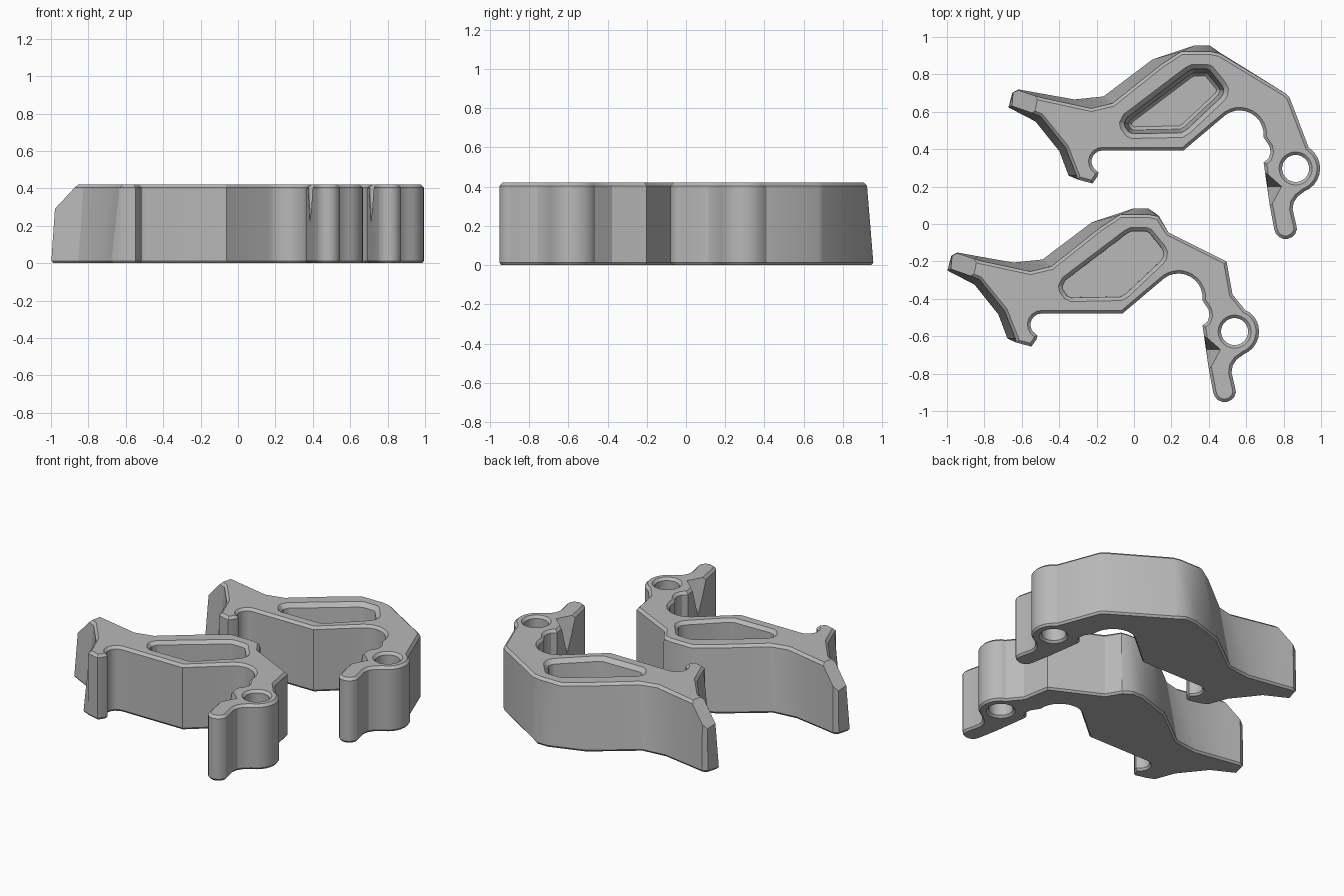
import bpy, bmesh, math
from mathutils import Vector

if "Cube" in bpy.data.objects:
    bpy.data.objects.remove(bpy.data.objects["Cube"])

K = 0.00535
H = 0.42
grey = bpy.data.materials.new("mid_grey")
grey.diffuse_color = (0.48, 0.48, 0.48, 1)
grey.use_nodes = True
grey.node_tree.nodes["Principled BSDF"].inputs["Base Color"].default_value = grey.diffuse_color


def pt(p, off):
    """Drawing units to model plane."""
    return Vector(((p[0] + off[0] - 1134.5) * K, (224.5 - p[1] - off[1]) * K))


def arc(cx, cy, r, a0, a1, n):
    """Arc in drawing units, y down."""
    return [(cx + r * math.cos(math.radians(a0 + (a1 - a0) * i / n)),
             cy + r * math.sin(math.radians(a0 + (a1 - a0) * i / n))) for i in range(n + 1)]


def inset(pts, d):
    """Offset a clockwise outline inward with limited mitres."""
    out = []
    for i, p in enumerate(pts):
        a = (p - pts[i - 1]).normalized()
        b = (pts[(i + 1) % len(pts)] - p).normalized()
        na, nb = Vector((a.y, -a.x)), Vector((b.y, -b.x))
        m = (na + nb) / max(1 + na.dot(nb), 0.6)
        out.append(p + m * d)
    return out


def loft(name, rings):
    """Solid from stacked outlines [(points, z), ...], bottom to top."""
    bm = bmesh.new()
    vs = [[bm.verts.new((p.x, p.y, z)) for p in pts] for pts, z in rings]
    n = len(vs[0])
    for lo, hi in zip(vs, vs[1:]):
        for i in range(n):
            j = (i + 1) % n
            bm.faces.new((lo[i], lo[j], hi[j], hi[i]))
    bm.faces.new(vs[0])
    bm.faces.new(vs[-1])
    bmesh.ops.recalc_face_normals(bm, faces=bm.faces)
    return finish(name, bm)


def finish(name, bm):
    me = bpy.data.meshes.new(name)
    bm.to_mesh(me)
    bm.free()
    me.materials.append(grey)
    ob = bpy.data.objects.new(name, me)
    bpy.context.collection.objects.link(ob)
    return ob


# Outline pieces, clockwise: (bottom point, top point)
BACK = [((1009, 108), (1014, 106)), ((1013, 93), (1014, 93)), ((1019, 90), (1019, 91)),
        ((1041, 94), (1041, 98)), ((1075, 100), (1092, 109)), ((1104, 97), (1113, 104)),
        ((1153, 60), (1162, 65)), ((1195, 46), (1182, 52)), ((1210, 46), (1210, 52)),
        ((1220, 53), (1220, 54))]
FULL_ARM = [(1286, 94), (1290, 98), (1309, 148)]
SLIM_ARM = [(1230, 70), (1288, 99), (1294, 132), (1307, 148)]
BOSS = arc(1296, 169, 24.5, -52, 68, 9)
TAB = [(1298, 197), (1294, 203), (1293, 210), (1297, 227)] + arc(1286, 228, 11.5, 10, 170, 7) \
    + [(1270, 205), (1264, 163), (1269, 159), (1271, 153), (1270, 147), (1264, 138)]
JAW = arc(1240, 135, 24, -8, -125, 9) + [(1184, 151), (1103, 151)] \
    + arc(1103, 162, 11, -110, -240, 6) + [(1099, 173), (1098, 177), (1093, 184), (1078, 180)]
FRONT = [((1069, 176), (1077, 176)), ((1060, 152), (1066, 148)), ((1036, 122), (1041, 117))]
POCKET = [(1186, 68), (1192, 65), (1208, 65), (1213, 67), (1226, 83), (1229, 89), (1228, 96),
          (1225, 101), (1190, 134), (1183, 138), (1132, 139), (1126, 136), (1121, 129),
          (1120, 123), (1124, 115)]


def clip(name, off, arm, pocket_steps):
    same = arm + BOSS + TAB + JAW
    pairs = BACK + [(p, p) for p in same] + FRONT
    low = [pt(a, off) for a, b in pairs]
    high = [pt(b, off) for a, b in pairs]
    body = loft(name, [(inset(low, 0.01), 0), (low, 0.013), (high, H - 0.016),
                       (inset(high, 0.016), H)])

    # Sloped cut across the lever tip
    bm = bmesh.new()
    bm.from_mesh(body.data)
    c = pt((1009, 100), off)
    res = bmesh.ops.bisect_plane(bm, geom=bm.verts[:] + bm.edges[:] + bm.faces[:],
                                 plane_co=(c.x, c.y, 0.265), plane_no=(-1, 0.2, 1),
                                 clear_outer=True)
    cut = [e for e in res["geom_cut"] if isinstance(e, bmesh.types.BMEdge)]
    bmesh.ops.holes_fill(bm, edges=cut, sides=0)
    bmesh.ops.recalc_face_normals(bm, faces=bm.faces)
    bm.to_mesh(body.data)
    bm.free()

    # Blind pocket with chamfered rim
    pk = [pt(p, off) for p in POCKET]
    cutters = [loft("pocket_cutter", [(inset(pk, d), z) for d, z in pocket_steps])]

    # Pivot hole with chamfered ends
    hole = [pt(p, off) for p in arc(1296, 169, 13.5, 0, 348.75, 31)]
    cutters.append(loft("hole_cutter", [(inset(hole, d), z) for d, z in
                        ((-0.025, -0.012), (0, 0.013), (0, H - 0.016), (-0.027, H + 0.011))]))

    # Tapered notch beside the tab
    bm = bmesh.new()
    for x, y, z in ((1266, 173, H), (1282, 187, H), (1270, 209, H), (1256, 190, H),
                    (1266, 173, 0.5), (1282, 187, 0.5), (1270, 209, 0.5), (1256, 190, 0.5),
                    (1268, 187, 0.21), (1256, 190, 0.21)):
        v = pt((x, y), off)
        bm.verts.new((v.x, v.y, z))
    bmesh.ops.convex_hull(bm, input=bm.verts)
    bmesh.ops.recalc_face_normals(bm, faces=bm.faces)
    cutters.append(finish("notch_cutter", bm))

    for c in cutters:
        c.hide_render = True
        m = body.modifiers.new(c.name, 'BOOLEAN')
        m.operation = 'DIFFERENCE'
        m.solver = 'EXACT'
        m.object = c
    bpy.ops.object.select_all(action='DESELECT')
    body.select_set(True)
    bpy.context.view_layer.objects.active = body
    bpy.ops.object.convert(target='MESH')
    bpy.ops.object.shade_smooth_by_angle(angle=math.radians(25))
    for c in cutters:
        bpy.data.objects.remove(c)


clip("rear_lever_clip", (0, 0), FULL_ARM,
     [(0.062, 0.12), (0.045, 0.14), (0.025, H - 0.025), (0, H), (0, 0.5)])
clip("front_lever_clip", (-61, 163), SLIM_ARM,
     [(0.022, 0.12), (0.02, H - 0.02), (0, H), (0, 0.5)])
